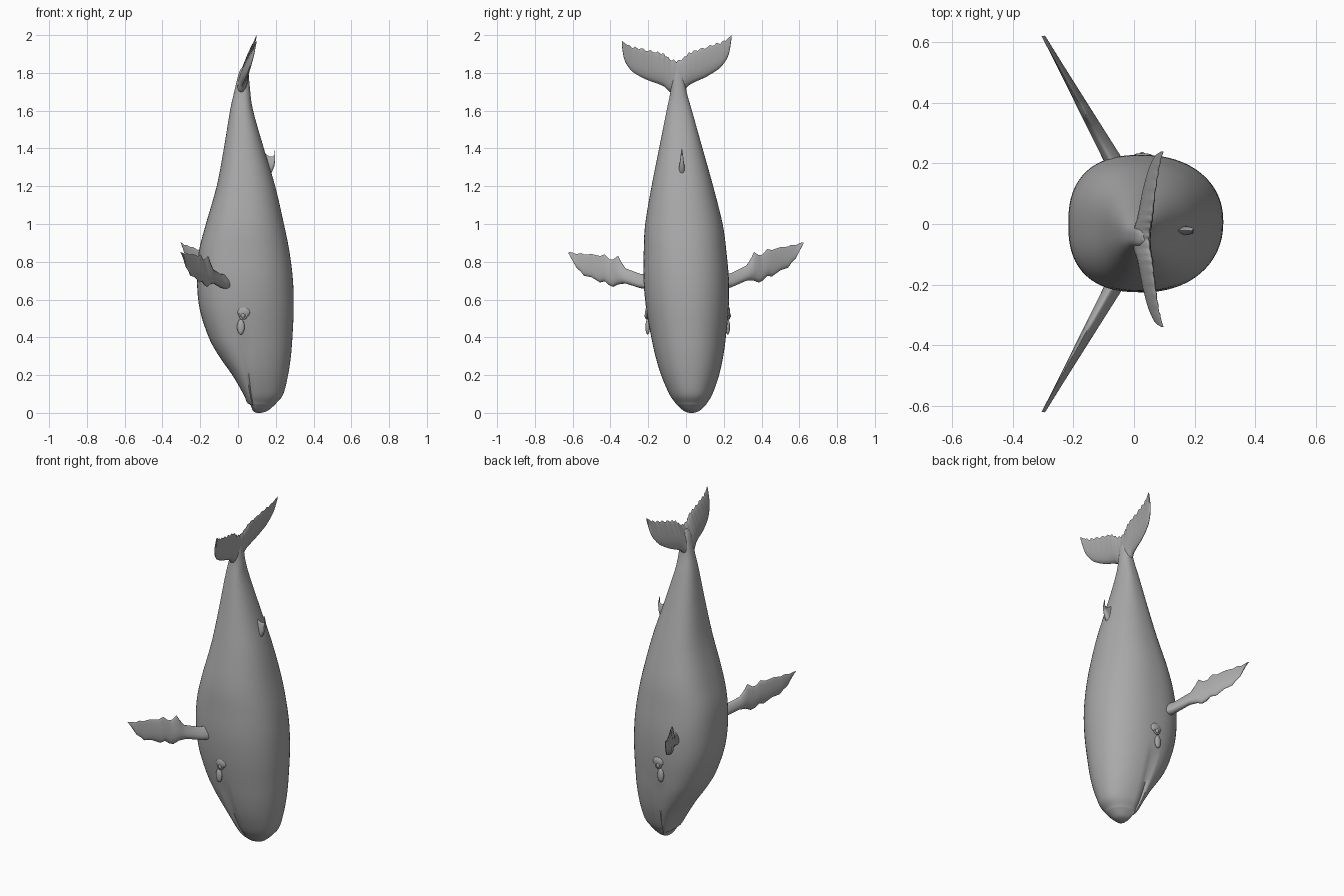
import bpy
import bmesh
import math
from mathutils import Vector

cube = bpy.data.objects.get("Cube")
if cube:
    bpy.data.objects.remove(cube)

skin = bpy.data.materials.new("grey skin")
skin.use_nodes = True
GREY = (0.4, 0.4, 0.4, 1)
skin.diffuse_color = GREY
skin.node_tree.nodes["Principled BSDF"].inputs["Base Color"].default_value = GREY


def spline(rows, steps):
    """Smooth rows of numbers with a Catmull-Rom curve."""
    pts = [Vector(r) for r in rows]
    out = []
    for i in range(len(pts) - 1):
        a, b, c = pts[max(i - 1, 0)], pts[i], pts[i + 1]
        d = pts[min(i + 2, len(pts) - 1)]
        for s in range(steps):
            t = s / steps
            out.append(b + (c - a) * (t / 2)
                       + (a * 2 - b * 5 + c * 4 - d) * (t * t / 2)
                       + (b * 3 - a - c * 3 + d) * (t ** 3 / 2))
    return out + [pts[-1]]


def finish(name, bm, angle=40):
    bmesh.ops.recalc_face_normals(bm, faces=bm.faces)
    mesh = bpy.data.meshes.new(name)
    bm.to_mesh(mesh)
    bm.free()
    obj = bpy.data.objects.new(name, mesh)
    bpy.context.collection.objects.link(obj)
    mesh.materials.append(skin)
    bpy.ops.object.select_all(action='DESELECT')
    obj.select_set(True)
    bpy.context.view_layer.objects.active = obj
    bpy.ops.object.shade_smooth_by_angle(angle=math.radians(angle))
    return obj


def loft(name, rings, angle=40):
    """Skin closed rings of points and cap both ends."""
    bm = bmesh.new()
    loops = [[bm.verts.new(p) for p in ring] for ring in rings]
    n = len(loops[0])
    for low, high in zip(loops, loops[1:]):
        for i in range(n):
            j = (i + 1) % n
            bm.faces.new((low[i], low[j], high[j], high[i]))
    bm.faces.new(loops[0])
    bm.faces.new(loops[-1])
    return finish(name, bm, angle)


def blade(name, stations, normal):
    """Fin from (leading point, trailing point, half thickness) stations."""
    rings = []
    for lead, trail, thick in stations:
        lead, trail = Vector(lead), Vector(trail)
        ring = []
        for k in range(16):
            a = math.tau * k / 16
            u = (1 - math.cos(a)) / 2
            h = math.sin(a) * thick * (1.3 - 0.8 * u)
            ring.append(lead.lerp(trail, u) + Vector(normal) * h)
        rings.append(ring)
    return loft(name, rings, 60)


# Body: height, belly x, mouth-line x, back x, half width
BODY = [
    (0, .1, .11, .12, .01), (.01, .08, .1, .155, .04), (.04, .067, .082, .192, .074),
    (.055, .048, .078, .205, .086), (.1, .028, .07, .24, .115), (.2, -.03, .058, .265, .154),
    (.3, -.1, .045, .28, .18), (.4, -.155, .032, .288, .198), (.55, -.203, .025, .295, .218),
    (.7, -.217, .025, .291, .226), (.85, -.208, .028, .273, .219), (1, -.17, .03, .243, .205),
    (1.2, -.113, .033, .197, .163), (1.4, -.075, .032, .137, .115), (1.6, -.042, .03, .08, .067),
    (1.7, -.02, .026, .065, .043), (1.8, .005, .03, .056, .032), (1.84, .03, .04, .052, .015),
]


def mid_y(z):
    return .03 - .041 * z


def body_ring(row):
    z, belly, centre, back, half = row
    groove = .012 * min(max((z - .03) / .04, 0), max((.45 - z) / .1, 0), 1)
    ring = []
    for k in range(64):
        a = math.tau * k / 64
        c, s = math.cos(a), math.sin(a)
        power = 2 / (2.2 if c > 0 else 2.5)
        reach = back - centre if c > 0 else centre - belly
        x = centre + math.copysign(abs(c) ** power, c) * reach
        width = half - (groove if abs(c) < .02 else 0)
        ring.append((x, mid_y(z) + math.copysign(abs(s) ** power, s) * width, z))
    return ring


loft("body", [body_ring(r) for r in spline(BODY, 5)], 60)

# Flippers: span, lower edge, upper edge
FLIPPER = [
    (.18, .65, .73), (.24, .665, .74), (.32, .7, .78), (.345, .7, .82), (.36, .7, .852),
    (.385, .69, .835), (.405, .7, .838), (.43, .725, .868), (.455, .722, .862), (.5, .755, .878),
    (.54, .768, .88), (.555, .79, .89), (.58, .815, .888), (.605, .865, .9), (.62, .895, .903),
]
for side, label in ((1, "left"), (-1, "right")):
    stations = []
    for span, low, high in FLIPPER:
        t = (span - .2) / .42
        x = -.06 - .235 * t
        drop = .052 * t if side < 0 else 0
        y = span * side
        stations.append(((x, y, low - drop), (x - .01, y, high - drop), .026 * (1 - t) + .004))
    blade(label + "_flipper", stations, (.87, .5 * side, 0))

# Tail flukes: offset from the middle, leading edge, trailing edge, half thickness
FLUKE = [
    (.29, 1.96, 1.985, .003), (.275, 1.88, 1.972, .007), (.24, 1.825, 1.95, .01),
    (.2, 1.795, 1.94, .013), (.15, 1.768, 1.925, .016), (.1, 1.748, 1.913, .019),
    (.065, 1.73, 1.9, .022), (.035, 1.7, 1.875, .025), (0, 1.69, 1.86, .026),
]
outline = [(r[0], *r[1:]) for r in spline(FLUKE, 4)]
outline += [(-r[0], *r[1:]) for r in reversed(outline[:-1])]
stations = []
for i, (off, lead, trail, thick) in enumerate(outline):
    trail += .006 * math.sin(i * 1.9) * (abs(off) < .26)
    tilt = .05 * off
    curl = .25 * off * off
    points = [(.018 + curl + (z - 1.72) * .22, off - .05, z + tilt) for z in (lead, trail)]
    stations.append((*points, thick))
blade("tail_flukes", stations, (.97, 0, -.22))

# Dorsal fin: x, leading height, trailing height, half thickness
DORSAL = [
    (.12, 1.2, 1.39, .016), (.165, 1.25, 1.358, .016), (.18, 1.275, 1.356, .014),
    (.192, 1.305, 1.364, .011), (.197, 1.335, 1.378, .008), (.192, 1.385, 1.4, .003),
]
blade("dorsal_fin", [((x, -.022, a), (x, -.022, b), t) for x, a, b, t in DORSAL], (0, 1, 0))

# Eyes with raised lids and a soft brow behind the mouth corner
for side, label in ((1, "left"), (-1, "right")):
    y = mid_y(.51) + .212 * side
    for part, x, z, size in (("eye", .027, .515, (.013, .017, .018)),
                             ("brow", .03, .535, (.035, .013, .03)),
                             ("mouth_corner", .015, .455, (.02, .012, .04))):
        bm = bmesh.new()
        bmesh.ops.create_uvsphere(bm, u_segments=20, v_segments=12, radius=1)
        bmesh.ops.scale(bm, vec=size, verts=bm.verts)
        bmesh.ops.translate(bm, vec=(x, y, z), verts=bm.verts)
        finish(label + "_" + part, bm)
    bpy.ops.mesh.primitive_torus_add(location=(.027, y + .006 * side, .515),
                                     rotation=(math.pi / 2, 0, 0), major_radius=.017,
                                     minor_radius=.005, major_segments=24, minor_segments=8)
    lid = bpy.context.object
    lid.name = label + "_eyelid"
    lid.data.materials.append(skin)
    bpy.ops.object.shade_smooth_by_angle(angle=math.radians(60))
